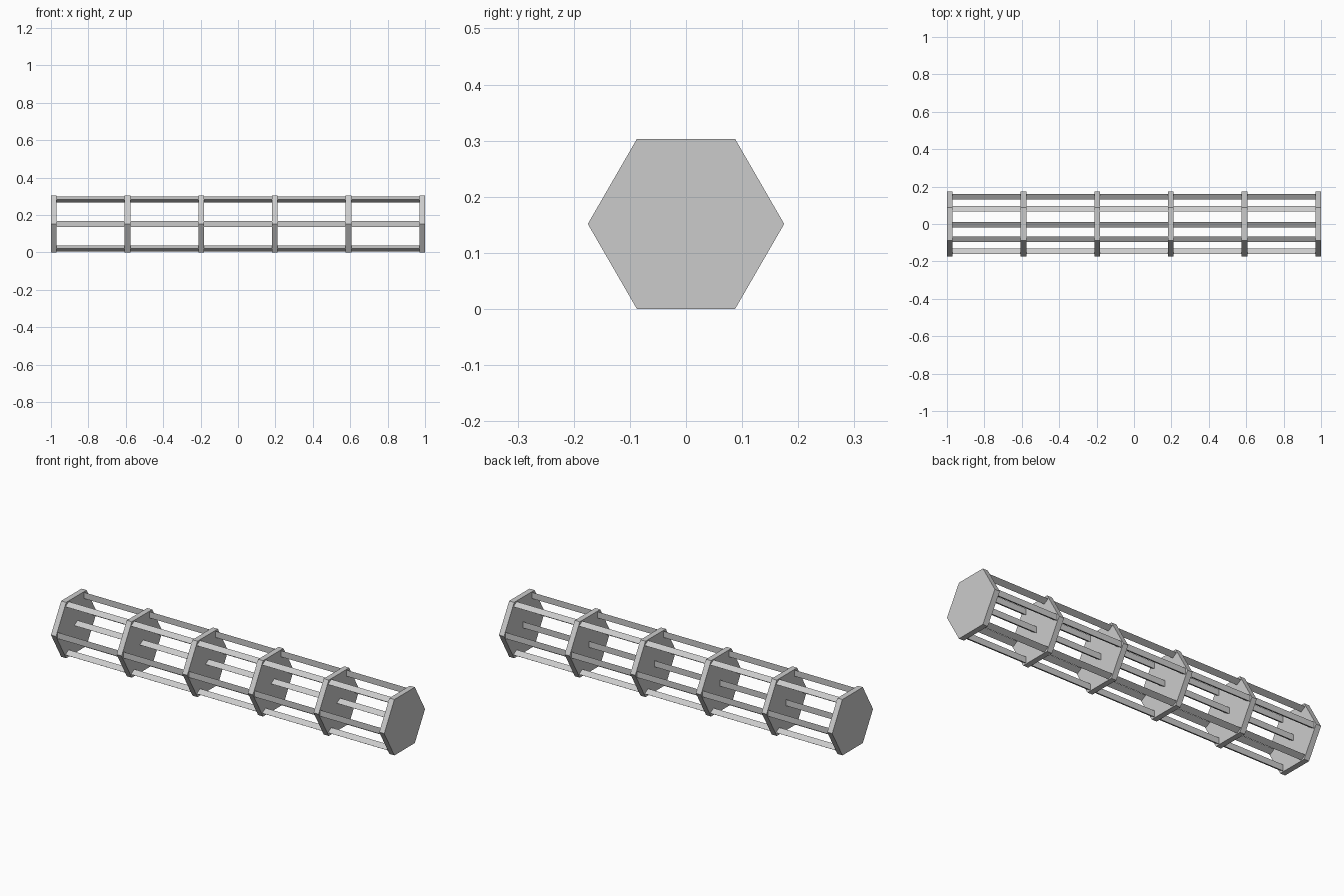
import bpy
from math import cos, sin, pi

if "Cube" in bpy.data.objects:
    bpy.data.objects.remove(bpy.data.objects["Cube"])

MID_Z = 0.1516      # height of the long axis
PLATE_R = 0.175     # hexagon corner radius
ROD_R = 0.0195      # triangular rod corner radius
RING_R = 0.151      # distance of outer rods from the axis


def prism(name, sides, radius, x0, x1, y, z, turn):
    """Regular prism running along x, first corner at angle 'turn' in the y-z plane."""
    angles = [turn + 2 * pi * i / sides for i in range(sides)]
    ring = [(y + radius * cos(a), z + radius * sin(a)) for a in angles]
    verts = [(x0, p, q) for p, q in ring] + [(x1, p, q) for p, q in ring]
    faces = [tuple(reversed(range(sides))), tuple(range(sides, 2 * sides))]
    for i in range(sides):
        j = (i + 1) % sides
        faces.append((i, j, sides + j, sides + i))
    mesh = bpy.data.meshes.new(name)
    mesh.from_pydata(verts, [], faces)
    obj = bpy.data.objects.new(name, mesh)
    bpy.context.collection.objects.link(obj)
    return obj


# Six evenly spaced hexagonal plates
for i in range(6):
    x = -0.985 + i * 0.394
    prism(f"hex_plate_{i + 1}", 6, PLATE_R, x - 0.015, x + 0.015, 0, MID_Z, 0)

# Outer triangular rods, one near each plate corner, flat side outwards
for i in range(6):
    a = i * pi / 3
    prism(f"outer_rod_{i + 1}", 3, ROD_R, -0.985, 0.985,
          RING_R * cos(a), MID_Z + RING_R * sin(a), a + pi)

# Central rod
prism("centre_rod", 3, ROD_R, -0.985, 0.985, 0, MID_Z, pi)
